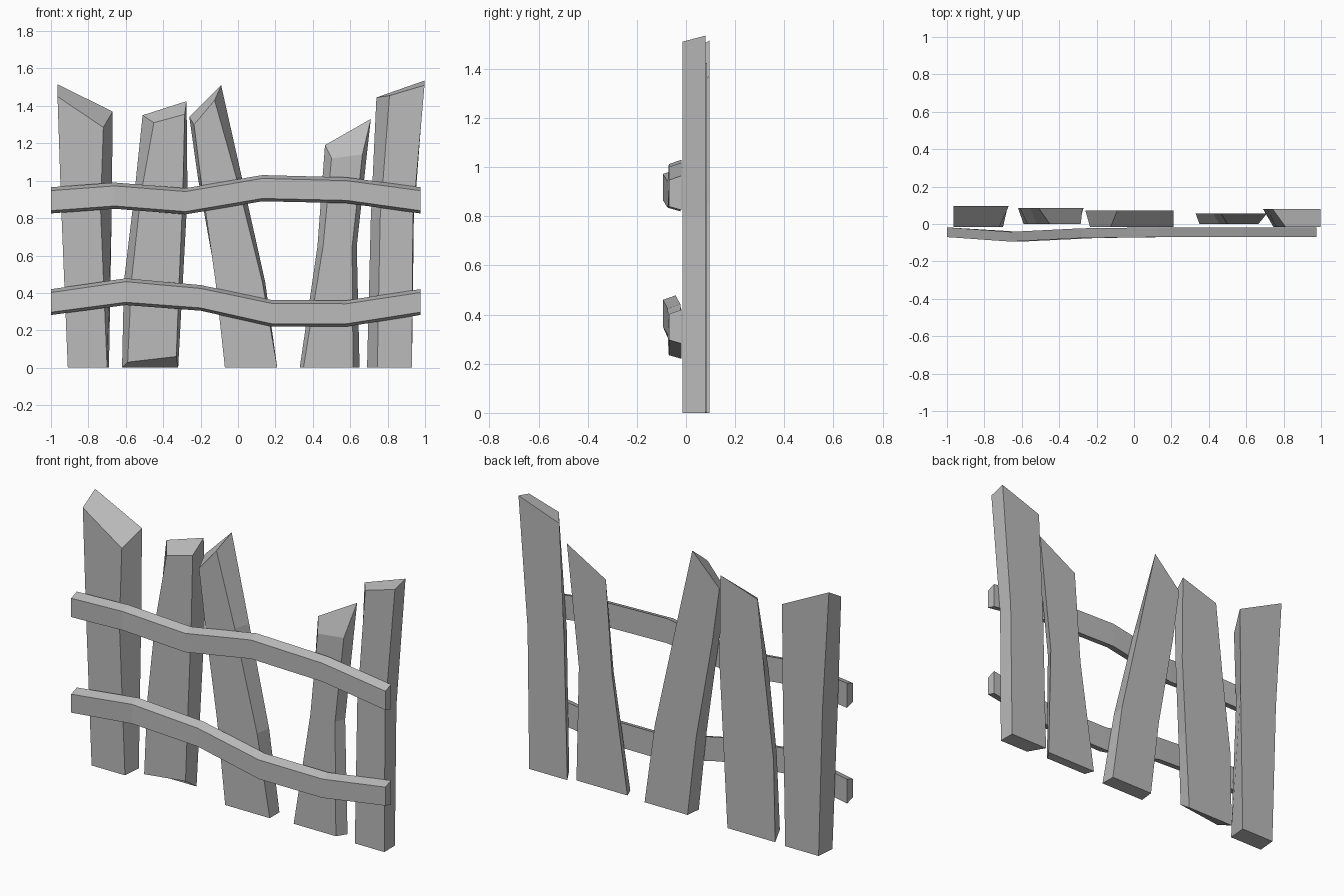
import bpy

cube = bpy.data.objects.get("Cube")
if cube:
    bpy.data.objects.remove(cube, do_unlink=True)

# One weathered grey for all parts
grey = bpy.data.materials.new("weathered grey")
grey.use_nodes = True
colour = (0.5, 0.5, 0.5, 1)
grey.diffuse_color = colour
grey.node_tree.nodes["Principled BSDF"].inputs["Base Color"].default_value = colour


def loft(name, rings):
    """Skin four-cornered rings into a closed, flat-shaded solid."""
    verts = [p for ring in rings for p in ring]
    last = len(verts) - 4
    faces = [(3, 2, 1, 0), tuple(range(last, last + 4))]
    for a in range(0, last, 4):
        for i in range(4):
            j = (i + 1) % 4
            faces.append((a + i, a + j, a + 4 + j, a + 4 + i))
    mesh = bpy.data.meshes.new(name)
    mesh.from_pydata(verts, [], faces)
    mesh.materials.append(grey)
    obj = bpy.data.objects.new(name, mesh)
    bpy.context.collection.objects.link(obj)
    return obj


def plank(name, front, back, rows, top, lift=(0, 0)):
    """rows: height, then x of front left, front right, back right, back left.
    top: x and z of the same corners; lift raises the lower front edge."""
    depth = (front, front, back, back)
    rings = [[(x, y, z) for x, y in zip(xs, depth)] for z, *xs in rows]
    for i, dz in enumerate(lift):
        x, y, z = rings[0][i]
        rings[0][i] = (x, y, z + dz)
    rings.append([(x, y, z) for (x, z), y in zip(top, depth)])
    return loft(name, rings)


def rail(name, points):
    """points: x, bottom, top and forward bow; the front is slightly narrower."""
    rings = []
    for x, low, high, bow in points:
        f, b = -0.07 - bow, -0.018 - bow
        rings.append([(x, f, low + 0.015), (x, b, low),
                      (x, b, high), (x, f, high - 0.018)])
    return loft(name, rings)


# Upright planks, each bent and cut at a slant
plank("outer_right_plank", -0.015, 0.095,
      [(0, -0.91, -0.70, -0.69, -0.90),
       (0.85, -0.945, -0.735, -0.675, -0.925)],
      [(-0.965, 1.45), (-0.72, 1.285), (-0.67, 1.37), (-0.965, 1.515)])

plank("inner_right_plank", 0.0, 0.085,
      [(0, -0.59, -0.33, -0.32, -0.62),
       (0.46, -0.57, -0.315, -0.295, -0.61),
       (0.92, -0.52, -0.295, -0.27, -0.555)],
      [(-0.45, 1.31), (-0.285, 1.355), (-0.275, 1.425), (-0.51, 1.35)],
      lift=(0.03, 0.06))

plank("middle_plank", -0.015, 0.072,
      [(0, -0.07, 0.21, 0.21, -0.06),
       (0.46, -0.12, 0.13, 0.145, -0.115),
       (1.02, -0.20, -0.01, 0.02, -0.215)],
      [(-0.235, 1.30), (-0.125, 1.43), (-0.09, 1.51), (-0.26, 1.34)])

plank("inner_left_plank", 0.0, 0.055,
      [(0, 0.35, 0.615, 0.65, 0.33),
       (0.65, 0.455, 0.61, 0.635, 0.425)],
      [(0.50, 1.12), (0.665, 1.14), (0.71, 1.33), (0.465, 1.19)])

plank("outer_left_plank", -0.015, 0.08,
      [(0, 0.745, 0.93, 0.93, 0.69),
       (0.8, 0.76, 0.935, 0.94, 0.71)],
      [(0.81, 1.455), (0.997, 1.51), (0.997, 1.535), (0.74, 1.445)])

# Wavy horizontal rails across the front
rail("upper_rail",
     [(-1, 0.825, 0.965, 0), (-0.66, 0.85, 0.99, 0.024),
      (-0.28, 0.82, 0.96, 0.005), (0.13, 0.89, 1.03, 0),
      (0.58, 0.88, 1.018, 0), (0.975, 0.825, 0.965, 0)])
rail("lower_rail",
     [(-1, 0.282, 0.42, 0), (-0.6, 0.335, 0.478, 0.024),
      (-0.2, 0.305, 0.442, 0.005), (0.18, 0.22, 0.362, 0),
      (0.58, 0.22, 0.36, 0), (0.975, 0.282, 0.42, 0)])
